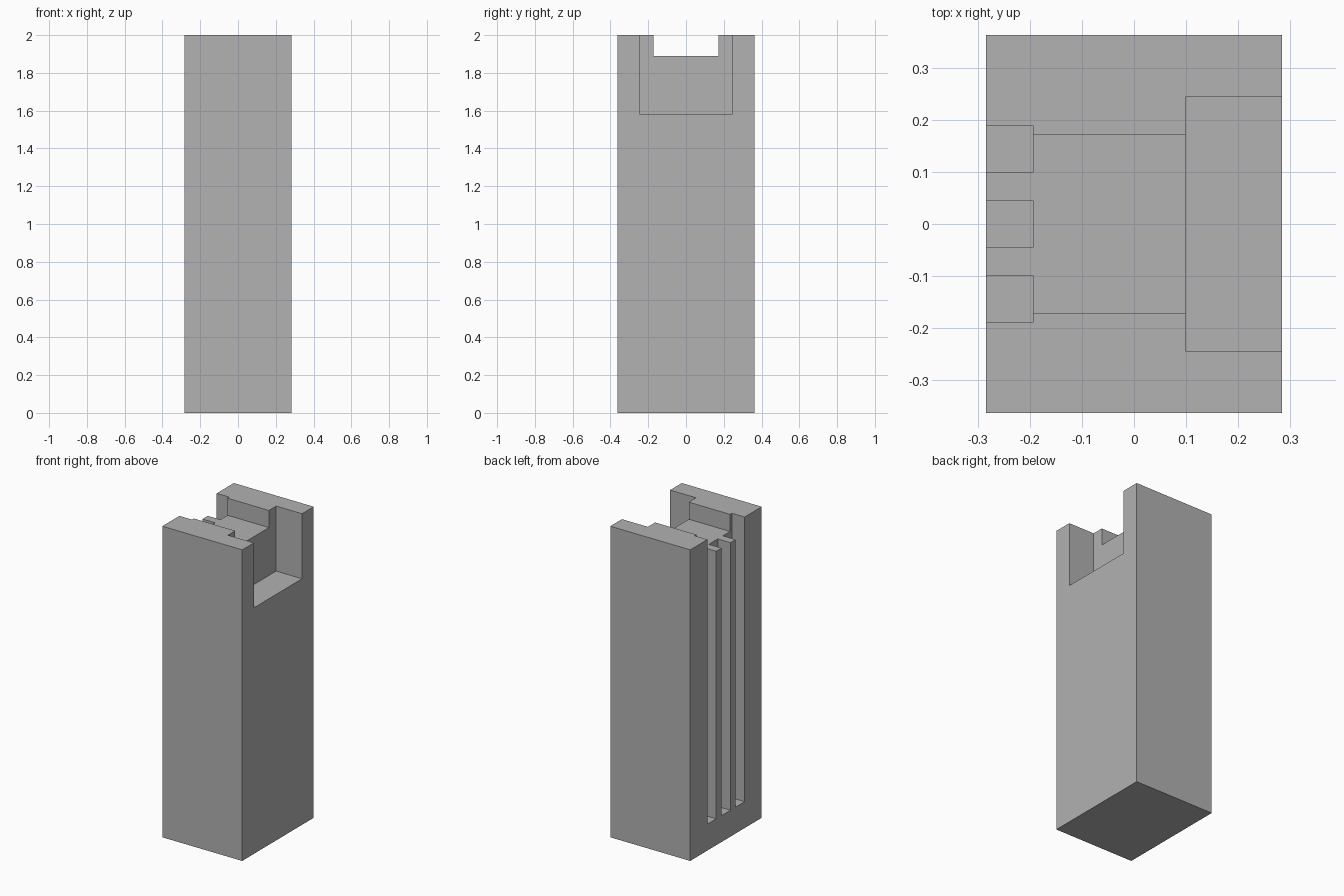
import bpy
from mathutils import Vector

if "Cube" in bpy.data.objects:
    bpy.data.objects.remove(bpy.data.objects["Cube"], do_unlink=True)

HALF_X, HALF_Y, HEIGHT = 0.284, 0.363, 2.0
OVER = 0.1  # cutters overshoot the open sides

grey = bpy.data.materials.new("light grey")
grey.use_nodes = True
colour = (0.445, 0.445, 0.445, 1)
grey.diffuse_color = colour
grey.node_tree.nodes["Principled BSDF"].inputs["Base Color"].default_value = colour


def box(name, low, high):
    low, high = Vector(low), Vector(high)
    bpy.ops.mesh.primitive_cube_add(size=1)
    obj = bpy.context.object
    obj.name = name
    for v in obj.data.vertices:
        v.co = (low + high) / 2 + v.co * (high - low)
    obj.data.materials.append(grey)
    return obj


def cut(target, name, low, high):
    cutter = box(name, low, high)
    cutter.hide_render = True
    mod = target.modifiers.new(name, "BOOLEAN")
    mod.operation = "DIFFERENCE"
    mod.solver = "EXACT"
    mod.object = cutter
    bpy.context.view_layer.objects.active = target
    bpy.ops.object.modifier_apply(modifier=mod.name)
    bpy.data.objects.remove(cutter, do_unlink=True)


# Solid block
block = box("notched_block", (-HALF_X, -HALF_Y, 0), (HALF_X, HALF_Y, HEIGHT))

# Shallow channel across the top
cut(block, "top_channel", (-HALF_X - OVER, -0.171, 1.89),
    (HALF_X + OVER, 0.171, HEIGHT + OVER))

# Deep pocket open to the left side
cut(block, "side_pocket", (0.10, -0.245, 1.582),
    (HALF_X + OVER, 0.245, HEIGHT + OVER))

# Three vertical grooves in the right side, open at the top
for i in (-1, 0, 1):
    y = i * 0.144
    cut(block, "groove", (-HALF_X - OVER, y - 0.0455, 0.17),
        (-0.194, y + 0.0455, HEIGHT + OVER))
